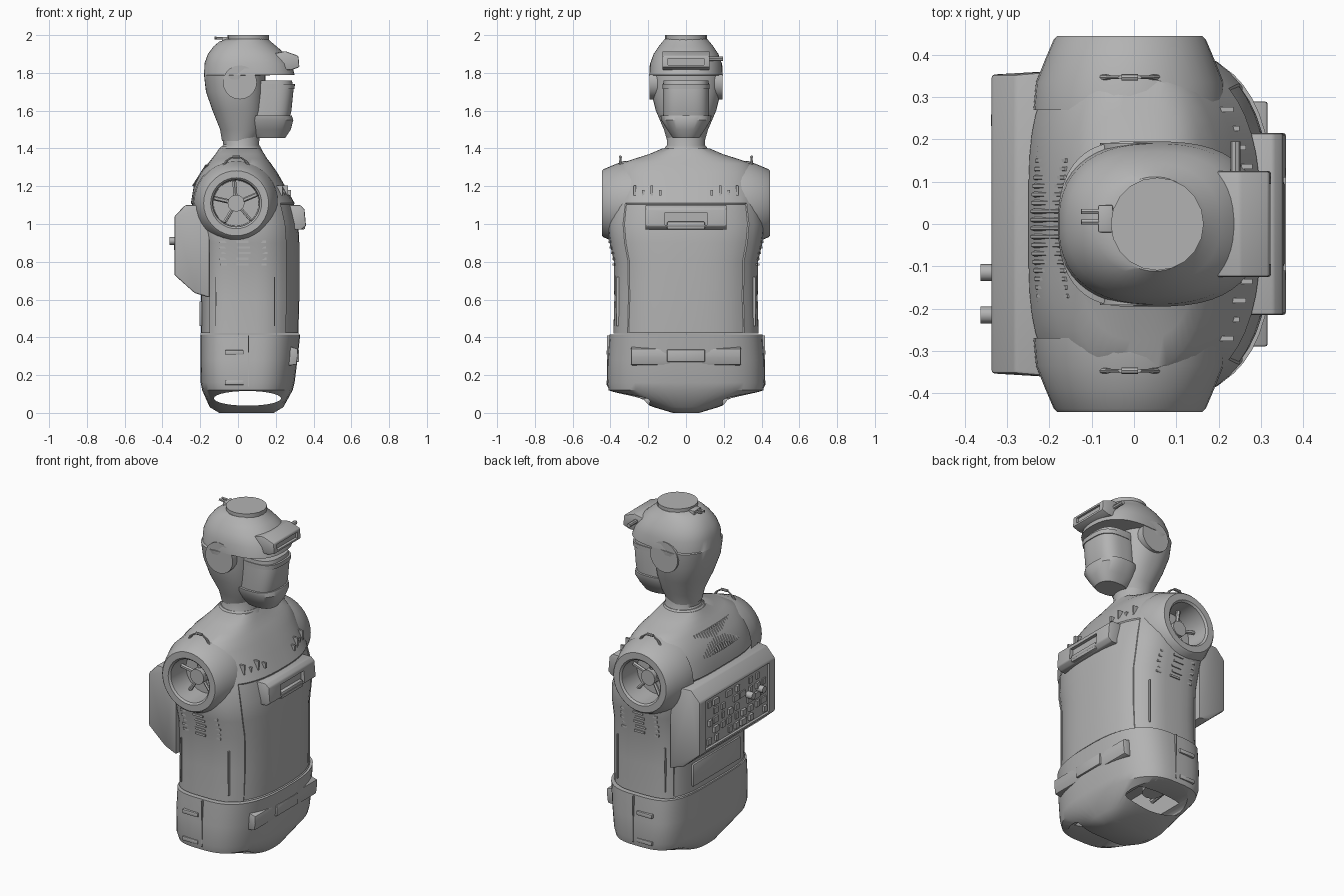
import bpy, bmesh, math, random
from mathutils import Vector

random.seed(4)
if "Cube" in bpy.data.objects:
    bpy.data.objects.remove(bpy.data.objects["Cube"])

GREY = (0.45, 0.45, 0.45, 1)
mat = bpy.data.materials.new("plain grey")
mat.use_nodes = True
mat.diffuse_color = GREY
mat.node_tree.nodes["Principled BSDF"].inputs["Base Color"].default_value = GREY


def finish(name, bm, bevel=0):
    bmesh.ops.recalc_face_normals(bm, faces=bm.faces)
    if bevel:
        bmesh.ops.bevel(bm, geom=bm.edges[:], offset=bevel, segments=2, affect='EDGES', profile=0.5)
    me = bpy.data.meshes.new(name)
    bm.to_mesh(me)
    bm.free()
    me.materials.append(mat)
    ob = bpy.data.objects.new(name, me)
    bpy.context.collection.objects.link(ob)
    return smooth(ob)


def smooth(ob):
    bpy.ops.object.select_all(action='DESELECT')
    ob.select_set(True)
    bpy.context.view_layer.objects.active = ob
    bpy.ops.object.shade_smooth_by_angle(angle=math.radians(35))
    return ob


def loft_bm(sections, front=None, n=48):
    """Stack of superellipse rings: z, back x, front x, half width, exponent."""
    bm = bmesh.new()
    rings = []
    for z, xa, xb, hy, e in sections:
        ring = []
        for i in range(n):
            t = math.tau * (i + 0.5) / n
            c, s = math.cos(t), math.sin(t)
            p = 2 / (front if front and c > 0 else e)
            x = (xa + xb) / 2 + (xb - xa) / 2 * math.copysign(abs(c) ** p, c)
            ring.append(bm.verts.new((x, hy * math.copysign(abs(s) ** p, s), z)))
        rings.append(ring)
    for a, b in zip(rings, rings[1:]):
        for i in range(n):
            bm.faces.new((a[i], a[(i + 1) % n], b[(i + 1) % n], b[i]))
    bm.faces.new(rings[0][::-1])
    bm.faces.new(rings[-1])
    bmesh.ops.recalc_face_normals(bm, faces=bm.faces)
    return bm


def box(name, lo, hi, bevel=0):
    bm = bmesh.new()
    bmesh.ops.create_cube(bm, size=1)
    for v in bm.verts:
        v.co = Vector([l + (h - l) * (c + 0.5) for l, h, c in zip(lo, hi, v.co)])
    return finish(name, bm, bevel)


def prism(name, profile, half, bevel=0, taper=1):
    """Side outline in x and z, spread across y."""
    bm = bmesh.new()
    xm = max(p[0] for p in profile)
    a, b = [[bm.verts.new((x, s * half * (1 if x == xm else taper), z)) for x, z in profile] for s in (-1, 1)]
    bm.faces.new(a)
    bm.faces.new(b[::-1])
    for i in range(len(a)):
        j = (i + 1) % len(a)
        bm.faces.new((a[i], b[i], b[j], a[j]))
    return finish(name, bm, bevel)


def cyl(name, p, q, r, r2=None, sides=28):
    """Cylinder between two points; r2 flattens it along its local y."""
    p, q = Vector(p), Vector(q)
    bm = bmesh.new()
    bmesh.ops.create_cone(bm, cap_ends=True, segments=sides, radius1=r, radius2=r, depth=(q - p).length)
    axis = (q - p).normalized()
    ux = Vector((1, 0, 0)) if abs(axis.x) < 0.9 else Vector((0, 1, 0))
    uy = axis.cross(ux)
    k = (r2 or r) / r
    for v in bm.verts:
        v.co = (p + q) / 2 + ux * v.co.x + uy * v.co.y * k + axis * v.co.z
    return finish(name, bm)


def cut(ob, *cutters):
    for c in cutters:
        c.hide_render = True
        m = ob.modifiers.new("cut", 'BOOLEAN')
        m.operation, m.solver, m.object = 'DIFFERENCE', 'EXACT', c
        bpy.context.view_layer.objects.active = ob
        bpy.ops.object.modifier_apply(modifier=m.name)
        bpy.data.objects.remove(c)
    smooth(ob)


# Torso with inset chest and back panels
bm = loft_bm([(.42, -.2, .325, .385, 4), (.6, -.2, .33, .38, 4), (.8, -.2, .33, .382, 4.2),
              (.9, -.205, .33, .405, 4.2), (1, -.225, .325, .415, 4), (1.11, -.25, .3, .4, 3.6),
              (1.2, -.235, .25, .39, 3.2), (1.27, -.2, .21, .375, 3), (1.32, -.16, .175, .345, 2.7),
              (1.345, -.14, .155, .275, 2.5), (1.37, -.12, .14, .195, 2.2), (1.4, -.1, .12, .125, 2)], 2.6)
for side in (1, -1):
    panel = [f for f in bm.faces if f.normal.x * side > 0.75 and f.calc_center_median().z < 1.11]
    bmesh.ops.inset_region(bm, faces=panel, thickness=0.006, depth=-0.005)
torso = finish("torso", bm)
cut(torso, *[cyl("cutter", (-.01, s * .29, 1.11), (-.01, s * .6, 1.11), .13) for s in (-1, 1)])

# Pelvis with leg openings and a hollow inside
pelvis = finish("pelvis", loft_bm([(0, -.1, .19, .07, 2.5), (.03, -.15, .24, .17, 2.8),
                                   (.12, -.19, .29, .41, 3.6), (.16, -.198, .3, .418, 3.8),
                                   (.28, -.2, .315, .415, 4), (.415, -.2, .33, .405, 4)], 2.7))
cut(pelvis, cyl("cutter", (.05, -.5, .077), (.05, .5, .077), .178, .039),
    box("cutter", (-.09, -.27, .085), (.19, .27, .3)))

for s in (-1, 1):
    # Shoulder socket turned around the y axis
    bm = bmesh.new()
    prof = [(.228, .27), (.222, .335), (.2, .39), (.18, .437), (.172, .445),
            (.135, .445), (.125, .435), (.12, .3), (0, .3)]
    vs = [bm.verts.new((r - .01, s * y, 1.11)) for r, y in prof]
    es = [bm.edges.new(e) for e in zip(vs, vs[1:])]
    bmesh.ops.spin(bm, geom=vs + es, cent=(-.01, 0, 1.11), axis=(0, 1, 0), angle=math.tau, steps=36)
    bmesh.ops.remove_doubles(bm, verts=bm.verts, dist=1e-4)
    finish("shoulder_socket", bm)
    cyl("socket_hub", (-.01, s * .29, 1.11), (-.01, s * .37, 1.11), .045, sides=12)
    for k in range(5):
        a = math.tau * k / 5 + .4
        cyl("socket_spoke", (-.01, s * .335, 1.11),
            (-.01 + .12 * math.cos(a), s * .345, 1.11 + .12 * math.sin(a)), .012, sides=6)

    # Shoulder hoop
    pts = [(-.09, 1.29), (-.06, 1.335), (-.03, 1.355), (.01, 1.355), (.04, 1.335), (.07, 1.29)]
    for a, b in zip(pts, pts[1:]):
        cyl("shoulder_hoop", (a[0], s * .347, a[1]), (b[0], s * .347, b[1]), .008, sides=8)

    # Vents below the arm
    for row in range(5):
        for col in range(3):
            x, z = -.1 + col * .09 + random.uniform(0, .015), .78 + row * .03
            out = .388 + max(0, z - .8) * .23 - .01 * (col - 1) ** 2
            box("side_vent", (x, s * .35, z), (x + .065, s * out, z + .012))
    # Hip clips and seam
    for z in (.16, .32):
        box("hip_clip", (-.07, s * .4, z - .012), (.03, s * .422, z + .012), .004)
    box("hip_seam", (.052, s * .4, .14), (.058, s * .4195, .41))
    # Side seams and upper chest slots
    for x in (-.12, .19):
        box("side_seam", (x, s * .345, .46), (x + .006, s * .368, .72))
    for k in range(4):
        y = s * (.13 + k * .045)
        box("chest_slot", (.2, y, 1.15), (.28 - k * .015, y + s * .012, 1.18 + .024 * (k % 2)))
    # Ear disc
    cyl("ear_disc", (.01, s * .15, 1.75), (.01, s * .192, 1.75), .09, sides=20)
    # Leg opening fittings
    cyl("hip_joint", (.05, s * .2, .31), (.05, s * .22, .14), .06, sides=12)
    for x in (-.04, .14):
        cyl("hip_strut", (x, s * .1, .17), (x, s * .3, .2), .015, sides=8)

# Chest box with handle recess
chest = prism("chest_box", [(.25, .97), (.335, .97), (.36, .99), (.352, 1.08), (.33, 1.1), (.25, 1.1)], .215, .006)
cut(chest, box("cutter", (.335, -.11, .995), (.4, .11, 1.06)))
box("chest_handle", (.3, -.1, .972), (.356, .1, 1.012), .006)

# Belt plate and buckle
prism("belt_plate", [(.26, .25), (.31, .255), (.316, .3), (.316, .34), (.26, .355)], .29, .006)
box("belt_buckle", (.3, -.1, .27), (.324, .1, .335), .005)

# Backpack with recessed control panel
pack = prism("backpack", [(-.15, 1.1), (-.28, 1.1), (-.337, 1.04), (-.337, .73), (-.23, .635), (-.15, .61)],
             .365, .008, .97)
cut(pack, box("cutter", (-.4, -.3, .74), (-.322, .3, 1.03)))
for row in range(5):
    for col in range(9):
        y, z = -.28 + col * .064, .755 + row * .054
        if random.random() < .8:
            w = random.uniform(.025, .05)
            box("panel_button", (-random.uniform(.328, .338), y, z), (-.31, y + w, z + .034))
for y in (-.115, -.215):
    cyl("panel_knob", (-.363, y, .91), (-.31, y, .91), .02, sides=12)
box("lower_back_plate", (-.204, -.22, .46), (-.19, .22, .59), .003)

# Upper back louvres
for k in range(17):
    y = -.17 + k * .02
    dx = .5 * y * y - .015
    cyl("back_louvre", (-.223 + dx, y, 1.2), (-.15 + dx, y, 1.315), .008, sides=6)

# Neck and helmet
finish("neck", loft_bm([(1.36, -.11, .135, .13, 2), (1.42, -.078, .112, .1, 2), (1.5, -.09, .115, .105, 2)]))
finish("collar_ring", loft_bm([(1.385, -.11, .13, .125, 2), (1.41, -.09, .118, .108, 2)]))
finish("helmet", loft_bm([(1.44, -.085, .1, .1, 2), (1.5, -.095, .13, .117, 2.2), (1.6, -.135, .14, .16, 2.4),
                          (1.7, -.17, .145, .185, 2.4), (1.787, -.18, .145, .195, 2.4),
                          (1.79, -.18, .3, .195, 2.5), (1.85, -.178, .285, .19, 2.4), (1.9, -.16, .25, .172, 2.3),
                          (1.94, -.13, .205, .145, 2.2), (1.965, -.1, .175, .125, 2), (1.98, -.06, .16, .112, 2)]))
cyl("crown_disc", (.055, 0, 1.96), (.055, 0, 2), .11, sides=20)
for y in (.005, .03):
    cyl("crown_peg", (-.125, y, 1.985), (-.04, y, 1.98), .007, sides=6)
box("crown_bracket", (-.085, -.02, 1.95), (-.05, .045, 1.99), .004)

# Face shield, chin and brow lamp
finish("face_shield", loft_bm([(1.55, .05, .27, .12, 3), (1.6, .05, .283, .122, 3),
                               (1.72, .05, .295, .122, 3), (1.76, .05, .285, .12, 3)]))
finish("shield_rim", loft_bm([(1.715, .06, .3, .125, 3), (1.74, .06, .301, .125, 3)]))
finish("chin_guard", loft_bm([(1.455, .08, .25, .07, 2.4), (1.5, .04, .28, .1, 2.5),
                              (1.55, .04, .293, .132, 2.6), (1.575, .04, .285, .135, 2.6)]))
lamp = prism("brow_lamp", [(.18, 1.82), (.28, 1.815), (.325, 1.83), (.32, 1.89), (.25, 1.915), (.18, 1.9)], .125, .006)
cut(lamp, box("cutter", (.308, -.095, 1.842), (.4, .095, 1.876)))
cyl("lamp_peg", (.24, .1, 1.875), (.24, .195, 1.875), .012, sides=8)
